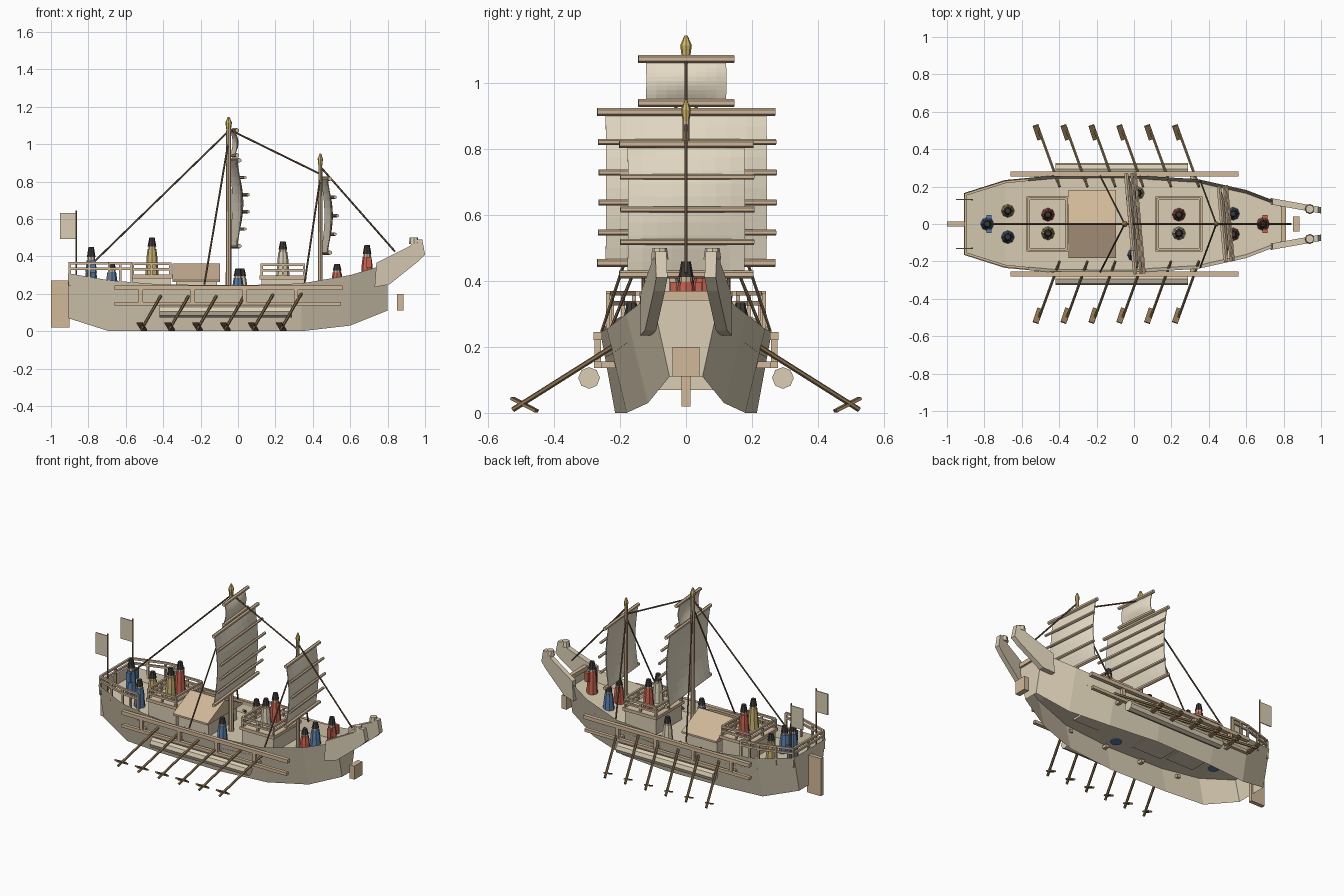
import bpy, bmesh, math
from mathutils import Vector, Matrix

cube = bpy.data.objects.get("Cube")
if cube:
    bpy.data.objects.remove(cube)


def material(name, *rgb):
    m = bpy.data.materials.new(name)
    m.use_nodes = True
    m.diffuse_color = (*rgb, 1)
    m.node_tree.nodes["Principled BSDF"].inputs["Base Color"].default_value = (*rgb, 1)
    return m


CREAM = material("pale timber", .70, .615, .46)
TAN = material("tan timber", .64, .48, .32)
SAIL = material("sail cloth", .80, .72, .57)
BROWN = material("oar brown", .27, .175, .085)
ROPE = material("dark rope", .17, .11, .06)
GOLD = material("gold", .66, .49, .14)
BLUE = material("blue cloth", .10, .20, .39)
RED = material("red cloth", .56, .12, .08)
DARK = material("dark hat", .045, .04, .04)
OCHRE = material("ochre cloth", .55, .42, .16)


def finish(name, bm, mat, normals=True):
    if normals:
        bmesh.ops.recalc_face_normals(bm, faces=bm.faces)
    me = bpy.data.meshes.new(name)
    bm.to_mesh(me)
    bm.free()
    ob = bpy.data.objects.new(name, me)
    bpy.context.collection.objects.link(ob)
    me.materials.append(mat)
    return ob


def box(name, centre, size, mat, rot=Matrix()):
    bm = bmesh.new()
    m = Matrix.Translation(centre) @ rot @ Matrix.Diagonal((*size, 1))
    bmesh.ops.create_cube(bm, size=1, matrix=m)
    return finish(name, bm, mat)


def rod(name, a, b, r, mat, sides=6, r2=None):
    a, b = Vector(a), Vector(b)
    d = b - a
    bm = bmesh.new()
    m = Matrix.Translation((a + b) / 2) @ d.to_track_quat('Z', 'Y').to_matrix().to_4x4()
    bmesh.ops.create_cone(bm, cap_ends=True, segments=sides, radius1=r,
                          radius2=r if r2 is None else r2, depth=d.length, matrix=m)
    return finish(name, bm, mat)


def beam(name, a, b, w, mat):
    a, b = Vector(a), Vector(b)
    d = b - a
    return box(name, (a + b) / 2, (w, w, d.length), mat,
               d.to_track_quat('Z', 'Y').to_matrix().to_4x4())


def fence(name, path, height, foot=0):
    for a, b in zip(path, path[1:]):
        a, b = Vector(a), Vector(b)
        for h in (height * .5, height):
            up = Vector((0, 0, h))
            beam(name + "_rail", a + up, b + up, .013, TAN)
        for t in (0, .5, 1):
            p = a.lerp(b, t)
            beam(name + "_post", p - Vector((0, 0, foot)), p + Vector((0, 0, height)), .012, TAN)


# Hull stations: x, top half width, top height, bottom half width, bottom height
stations = [(-.91, .165, .31, .11, .07), (-.69, .235, .272, .18, 0), (-.42, .26, .25, .205, 0),
            (0, .26, .245, .215, 0), (.34, .24, .255, .18, 0), (.6, .182, .3, .115, .03),
            (.8, .105, .36, .05, .11)]
bm = bmesh.new()
ring = [[bm.verts.new(p) for p in ((x, -yt, zt), (x, -yb, zb), (x, yb, zb), (x, yt, zt))]
        for x, yt, zt, yb, zb in stations]
for a, b in zip(ring, ring[1:]):
    bm.faces.new((a[0], a[1], b[1], b[0]))
    bm.faces.new((a[3], b[3], b[2], a[2]))
bm.faces.new(ring[0])
bm.faces.new(ring[-1])
finish("hull", bm, CREAM)

# Sunken deck that meets the sloping hull walls
DROP = .075
bm = bmesh.new()
ring = [[bm.verts.new((x, s * (yt - (yt - yb) * DROP / (zt - zb)), zt - DROP)) for s in (-1, 1)]
        for x, yt, zt, yb, zb in stations]
for a, b in zip(ring, ring[1:]):
    bm.faces.new((a[0], b[0], b[1], a[1]))
finish("deck", bm, CREAM, False)


def deck_z(x):
    for a, b in zip(stations, stations[1:]):
        if a[0] <= x <= b[0]:
            return a[2] + (b[2] - a[2]) * (x - a[0]) / (b[0] - a[0]) - DROP


# Rudder, bow board and bow cross beam
box("rudder", (-.95, 0, .145), (.1, .026, .25), TAN)
box("bow_board", (.867, 0, .155), (.035, .082, .09), TAN)
box("bow_beam", (.8, 0, .355), (.026, .2, .028), TAN)

# Upturned bow horns, rails, floats and oars on both sides
horn = [(.74, .365), (.92, .455), (.94, .49), (.985, .49), (1, .41), (.96, .37), (.81, .25), (.73, .235)]
for s in (-1, 1):
    bm = bmesh.new()
    sides = [[bm.verts.new((x, s * (.122 - .18 * (x - .73) + o), z)) for x, z in horn] for o in (-.017, .017)]
    bm.faces.new(sides[0])
    bm.faces.new(sides[1])
    for i in range(len(horn)):
        j = (i + 1) % len(horn)
        bm.faces.new((sides[0][i], sides[0][j], sides[1][j], sides[1][i]))
    finish("bow_horn", bm, CREAM)
    rod("horn_cap", (.94, s * .08, .465), (.94, s * .08, .5), .027, CREAM, 8, .022)

    box("upper_rail", (-.05, s * .268, .233), (1.22, .026, .024), TAN)
    box("lower_rail", (-.055, s * .268, .146), (1.21, .022, .02), TAN)
    for i in range(4):
        x = -.52 + i * .277
        box("rail_post", (x, s * .268, .19), (.022, .02, .08), TAN)
        box("rail_bracket", (x, s * .24, .146), (.022, .07, .02), TAN)
    rod("side_float", (-.42, s * .294, .106), (.29, s * .294, .106), .033, CREAM, 8)
    for i in range(6):
        x = -.52 + i * .149
        rod("oar", (x + .004, s * .525, .01), (x + .122, s * .2, .215), .008, BROWN)
        tilt = Matrix.Rotation(s * .32, 4, 'Z') @ Matrix.Rotation(s * .46, 4, 'X')
        box("oar_blade", (x + .006, s * .49, .025), (.032, .088, .009), BROWN, tilt)

# Fenced deck houses
for name, x0, x1, top in (("aft_house", -.575, -.35, .3), ("fore_house", .115, .365, .295)):
    xm, w = (x0 + x1) / 2, x1 - x0
    box(name, (xm, 0, (top + .17) / 2), (w - .02, .27, top - .17), CREAM)
    for s in (-1, 1):
        box(name + "_trim", (xm, s * .137, top - .008), (w, .018, .02), TAN)
        box(name + "_trim", (xm + s * (w / 2 - .009), 0, top - .008), (.018, .29, .02), TAN)
    a, b, y = x0 + .012, x1 - .012, .134
    fence(name, [(a, -y, top), (b, -y, top), (b, y, top), (a, y, top), (a, -y, top)], .06)

# Gabled cabin amidships
box("cabin", (-.222, 0, .22), (.22, .3, .11), CREAM)
bm = bmesh.new()
ends = [[bm.verts.new(p) for p in ((x, -.182, .262), (x, .182, .262), (x, .182, .274), (x, 0, .362), (x, -.182, .274))]
        for x in (-.35, -.095)]
bm.faces.new(ends[0])
bm.faces.new(ends[1])
for i in range(5):
    j = (i + 1) % 5
    bm.faces.new((ends[0][i], ends[0][j], ends[1][j], ends[1][i]))
finish("cabin_roof", bm, TAN)

# Level stern fence and flags
edge = [(-.57, .236, .303), (-.69, .224, .303), (-.9, .158, .303)]
fence("stern_fence", edge + [(x, -y, z) for x, y, z in reversed(edge)], .06, .06)
for s in (-1, 1):
    rod("flag_pole", (-.865, s * .13, .23), (-.865, s * .13, .645), .005, BROWN)
    box("flag", (-.91, s * .13, .562), (.085, .006, .14), CREAM)


def sail(name, x, half, z0, z1, bulge, battens, overhang):
    """Bellied cloth with battens across it, turned a little about the mast."""
    nu, nv = 8, 10
    turn = Matrix.Translation((x, 0, 0)) @ Matrix.Rotation(.09, 4, 'Z')
    bm = bmesh.new()
    grid = []
    for j in range(nv + 1):
        t = j / nv
        row = []
        for i in range(nu + 1):
            u = 2 * i / nu - 1
            depth = bulge * math.sin(math.pi * t) * (1 - .55 * u * u)
            row.append(bm.verts.new(turn @ Vector((depth, u * half, z0 + (z1 - z0) * t))))
        grid.append(row)
    for a, b in zip(grid, grid[1:]):
        for i in range(nu):
            bm.faces.new((a[i], a[i + 1], b[i + 1], b[i]))
    ob = finish(name, bm, SAIL)
    ob.modifiers.new("cloth", 'SOLIDIFY').thickness = .005
    for k in range(battens):
        t = k / (battens - 1)
        d = bulge * math.sin(math.pi * t) + .008
        z = z0 + (z1 - z0) * t
        y = half + overhang
        rod(name + "_batten", turn @ Vector((d, -y, z)), turn @ Vector((d, y, z)),
            .012 if t in (0, 1) else .009, TAN)


sail("main_sail", -.025, .245, .455, .913, .05, 6, .026)
sail("top_sail", -.025, .122, .94, 1.073, .026, 2, .024)
sail("fore_sail", .465, .178, .42, .815, .04, 5, .026)

# Masts with gold finials
for name, x, top, r in (("main_mast", -.05, 1.08, .016), ("fore_mast", .44, .885, .013)):
    rod(name, (x, 0, .17), (x, 0, top), r, TAN, 8, r * .8)
    rod(name + "_finial", (x, 0, top), (x, 0, top + .035), r * .8, GOLD, 8, r * 1.1)
    rod(name + "_tip", (x, 0, top + .035), (x, 0, top + .065), r * 1.1, GOLD, 8, r * .3)

# Rigging
lines = [((-.05, 0, 1.07), (-.77, 0, .37)), ((-.05, 0, 1.08), (.44, 0, .84)), ((.44, 0, .88), (.84, 0, .425))]
for s in (-1, 1):
    lines += [((-.05, 0, 1.02), (-.18, s * .255, .25)), ((.44, 0, .82), (.355, s * .23, .25))]
for a, b in lines:
    rod("rope", a, b, .005, ROPE)


def sailor(x, y, z, top, cloth, shoulders=False):
    h, w = top - z, .036
    parts = (("robe", 0, .42, w, w * .8, cloth), ("torso", .42, .7, w * .85, w * .65, cloth),
             ("head", .7, .79, w * .55, w * .55, TAN), ("hat", .77, 1, w * .64, w * .4, DARK))
    for part, a, b, r1, r2, mat in parts:
        rod("sailor_" + part, (x, y, z + a * h), (x, y, z + b * h), r1, mat, 8, r2)
    if shoulders:
        for s in (-1, 1):
            box("sailor_arm", (x + .01, y + s * .038, z + h * .56), (.028, .02, h * .28), cloth)


# Crew on the deck and on the houses
sailor(-.785, 0, deck_z(-.785), .45, BLUE, True)
sailor(.69, 0, deck_z(.69), .46, RED, True)
for x, y, top, cloth in ((-.675, -.07, .37, BLUE), (-.675, .07, .37, OCHRE), (.53, -.055, .36, RED),
                         (.53, .055, .36, BLUE), (.0, -.165, .335, BLUE), (.02, .165, .335, CREAM)):
    sailor(x, y, deck_z(x) - .005, top, cloth)
for x, z, top, cloth in ((-.46, .3, .5, OCHRE), (.24, .295, .48, CREAM)):
    sailor(x, -.05, z, top, cloth)
    sailor(x, .05, z, top, RED)
